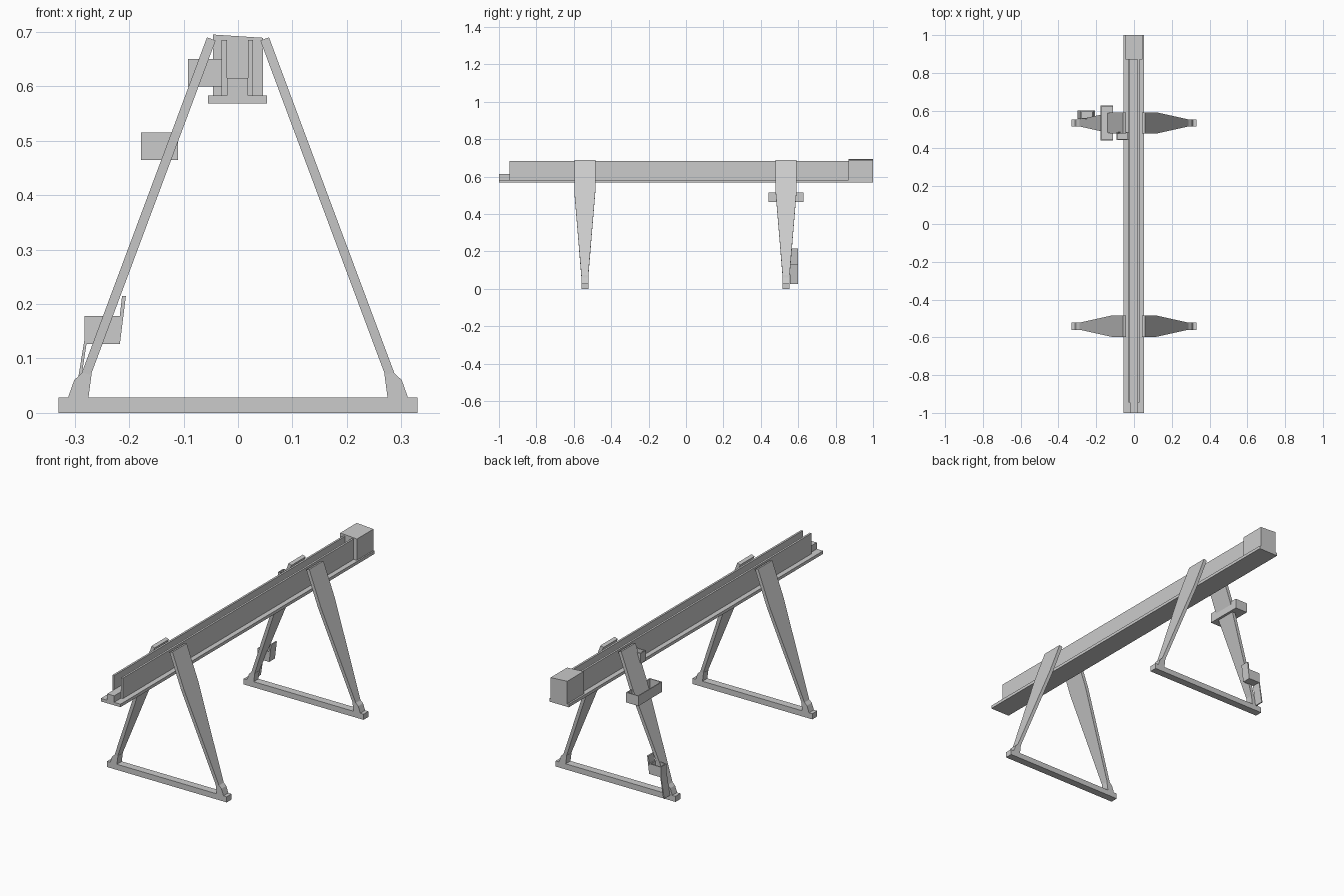
import bpy, bmesh
from mathutils import Vector

if "Cube" in bpy.data.objects:
    bpy.data.objects.remove(bpy.data.objects["Cube"])


def mesh(name, bm):
    bmesh.ops.recalc_face_normals(bm, faces=bm.faces)
    me = bpy.data.meshes.new(name)
    bm.to_mesh(me)
    bm.free()
    ob = bpy.data.objects.new(name, me)
    bpy.context.collection.objects.link(ob)
    return ob


def extrude(name, pts, y0, y1):
    """Extrude an (x, z) outline along y."""
    bm = bmesh.new()
    f = bm.faces.new([bm.verts.new((x, y0, z)) for x, z in pts])
    r = bmesh.ops.extrude_face_region(bm, geom=[f])
    vs = [v for v in r["geom"] if isinstance(v, bmesh.types.BMVert)]
    bmesh.ops.translate(bm, verts=vs, vec=(0, y1 - y0, 0))
    return mesh(name, bm)


def box(name, x0, x1, y0, y1, z0, z1):
    return extrude(name, [(x0, z0), (x1, z0), (x1, z1), (x0, z1)], y0, y1)


def leg(name, s, y):
    """Leaning plank: parallel upper part, tapering to the foot."""
    rings = [(0.049, 0.687, 0.056), (0.112, 0.518, 0.056), (0.283, 0.06, 0.018)]
    axis = Vector((0.234, 0, -0.627)).normalized()
    n = Vector((-axis.z, 0, axis.x)) * 0.0085
    bm = bmesh.new()
    loops = []
    for x, z, w in rings:
        loops.append([bm.verts.new((s * (x + k * n.x), y + j * w, z + k * -n.z * -1))
                      for k, j in ((-1, -1), (1, -1), (1, 1), (-1, 1))])
    for a, b in zip(loops, loops[1:]):
        for i in range(4):
            bm.faces.new((a[i], a[(i + 1) % 4], b[(i + 1) % 4], b[i]))
    bm.faces.new(loops[0])
    bm.faces.new(loops[-1])
    return mesh(name, bm)


def tray(name, x0, x1, y0, y1, z0, z1, t=0.005):
    """Open-topped holder with thin walls."""
    box(name + "_bottom", x0, x1, y0, y1, z0, z0 + t)
    box(name + "_outer_wall", x0, x0 + t, y0, y1, z0, z1)
    box(name + "_inner_wall", x1 - t, x1, y0, y1, z0, z1)
    box(name + "_front_wall", x0, x1, y0, y0 + t, z0, z1)
    box(name + "_back_wall", x0, x1, y1 - t, y1, z0, z1)


# Rail: flange, core and two webs
box("rail_flange", -0.055, 0.053, -1, 1, 0.568, 0.583)
box("rail_core", -0.02, 0.018, -1, 0.87, 0.583, 0.615)
box("left_web", -0.03, -0.02, -0.945, 0.87, 0.583, 0.685)
box("right_web", 0.018, 0.028, -0.945, 0.87, 0.583, 0.685)

# End block with slightly sloping top
extrude("end_block", [(-0.046, 0.583), (0.046, 0.583), (0.046, 0.689), (-0.046, 0.695)], 0.87, 1)

# Two trestles: base bar, feet and leaning legs
foot = [(0.313, 0.026), (0.301, 0.06), (0.283, 0.077), (0.269, 0.071), (0.275, 0.026)]
for end, y in (("front", -0.541), ("back", 0.535)):
    box(end + "_base_bar", -0.33, 0.33, y - 0.019, y + 0.019, 0, 0.028)
    for side, s in (("left", -1), ("right", 1)):
        extrude(f"{end}_{side}_foot", [(s * x, z) for x, z in foot], y - 0.019, y + 0.019)
        leg(f"{end}_{side}_leg", s, y)

# Holders on the back left leg
tray("upper_holder", -0.092, -0.03, 0.445, 0.488, 0.60, 0.65)
tray("middle_holder", -0.178, -0.11, 0.442, 0.628, 0.465, 0.515)
tray("lower_holder", -0.282, -0.218, 0.555, 0.60, 0.127, 0.178)
extrude("lower_flap", [(-0.282, 0.135), (-0.277, 0.135), (-0.294, 0.025), (-0.30, 0.025)], 0.555, 0.60)
extrude("upper_flap", [(-0.223, 0.127), (-0.217, 0.127), (-0.206, 0.215), (-0.213, 0.215)], 0.555, 0.60)
